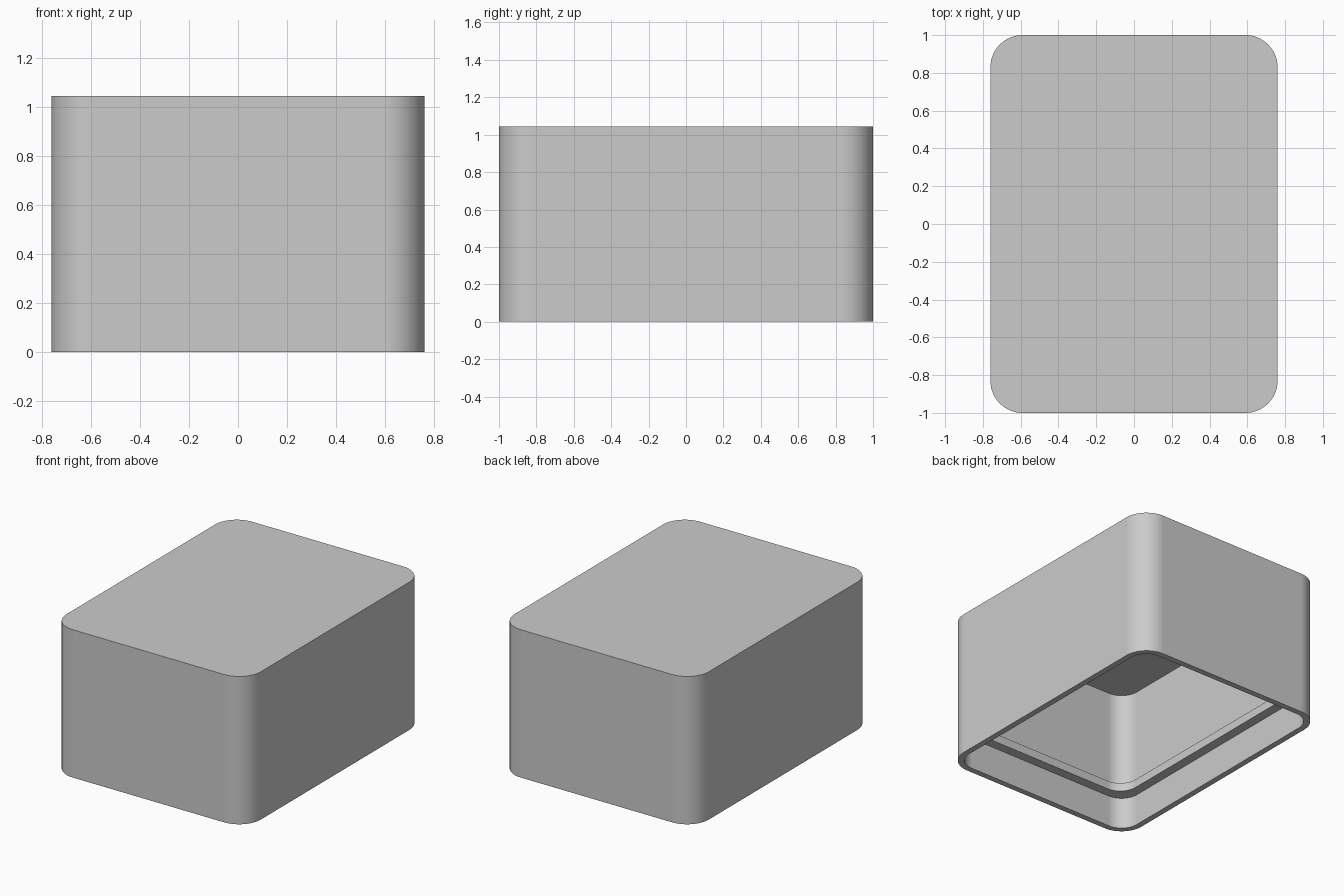
import bpy
import bmesh
from math import sin, cos, pi, radians

cube = bpy.data.objects.get("Cube")
if cube:
    bpy.data.objects.remove(cube)

HALF_X, HALF_Y, HEIGHT = 0.76, 1.0, 1.045
WALL = 0.042
CORNER_STEPS = 16

# Single plain grey
grey = bpy.data.materials.new("light_grey")
grey.use_nodes = True
colour = (0.6, 0.6, 0.6, 1)
grey.diffuse_color = colour
grey.node_tree.nodes["Principled BSDF"].inputs["Base Color"].default_value = colour


def rounded_loop(bm, inset, radius, z):
    """Ring of vertices along a rounded rectangle, inset from the outer size."""
    cx, cy = HALF_X - inset - radius, HALF_Y - inset - radius
    ring = []
    for quarter, (sx, sy) in enumerate([(1, 1), (-1, 1), (-1, -1), (1, -1)]):
        for step in range(CORNER_STEPS + 1):
            a = (quarter + step / CORNER_STEPS) * pi / 2
            ring.append(bm.verts.new((sx * cx + radius * cos(a), sy * cy + radius * sin(a), z)))
    return ring


# Section from the closed top, down the outside, and up the inside past a lip
section = [
    (0.0, 0.17, HEIGHT),            # outer top edge
    (0.0, 0.17, 0.0),               # outer rim
    (WALL, 0.13, 0.0),              # inner rim
    (WALL, 0.13, 0.225),            # lip underside, at the wall
    (0.11, 0.13, 0.225),            # lip underside, free edge
    (0.11, 0.13, 0.285),            # lip top, free edge
    (WALL, 0.13, 0.285),            # lip top, at the wall
    (WALL, 0.13, HEIGHT - WALL),    # cavity ceiling
]

bm = bmesh.new()
rings = [rounded_loop(bm, *point) for point in section]
for lower, upper in zip(rings, rings[1:]):
    for i in range(len(lower)):
        j = (i + 1) % len(lower)
        bm.faces.new((lower[i], upper[i], upper[j], lower[j]))
bm.faces.new(rings[0])
bm.faces.new(rings[-1])
bmesh.ops.recalc_face_normals(bm, faces=bm.faces)

mesh = bpy.data.meshes.new("hollow_cover")
bm.to_mesh(mesh)
bm.free()
mesh.materials.append(grey)
cover = bpy.data.objects.new("hollow_cover", mesh)
bpy.context.collection.objects.link(cover)

# Smooth round corners, crisp edges, evenly shaded flat walls
bpy.ops.object.select_all(action="DESELECT")
cover.select_set(True)
bpy.context.view_layer.objects.active = cover
bpy.ops.object.shade_smooth_by_angle(angle=radians(20))
weighted = cover.modifiers.new("even_walls", "WEIGHTED_NORMAL")
weighted.keep_sharp = True
